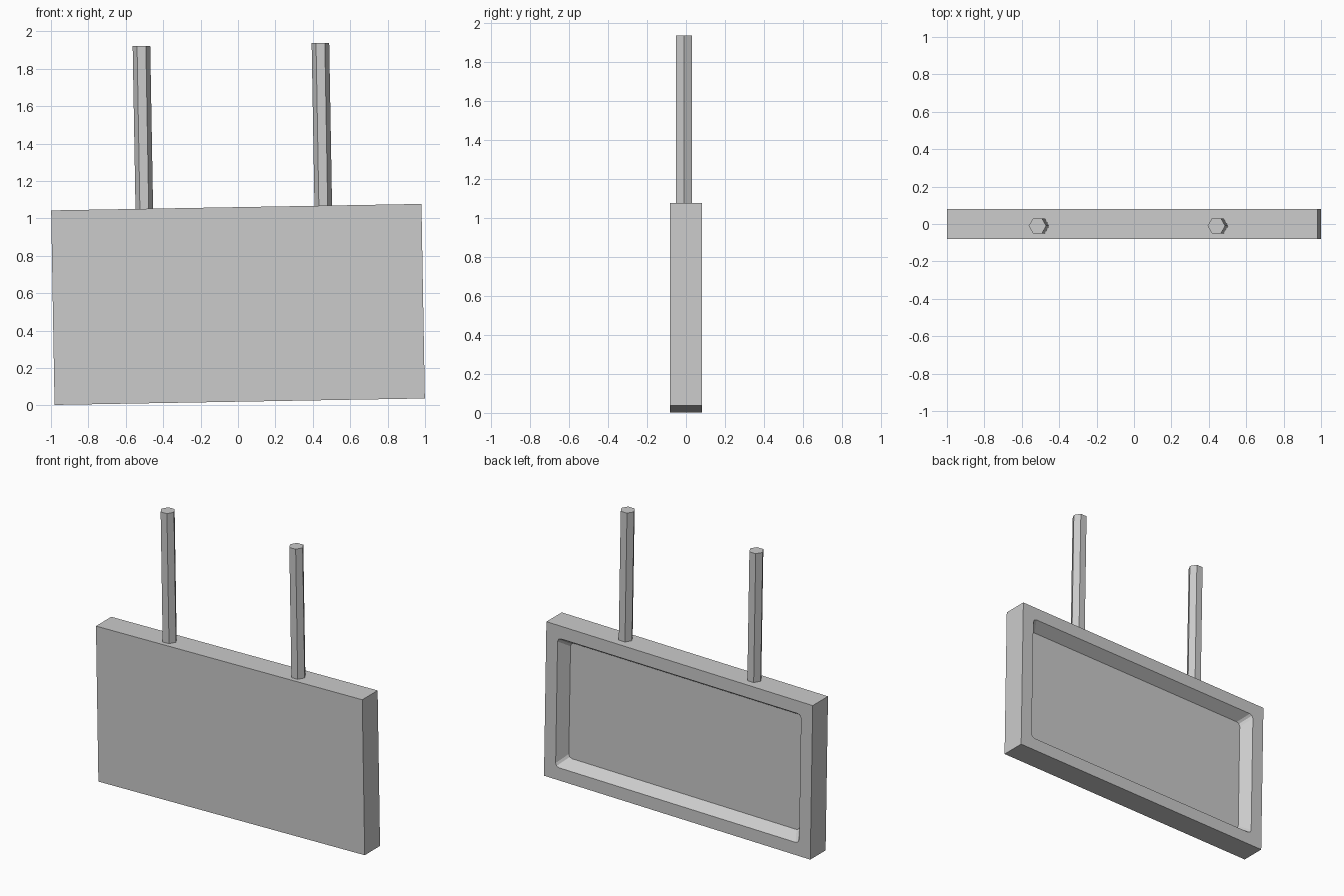
import bpy
import bmesh
import math
from mathutils import Matrix

old = bpy.data.objects.get("Cube")
if old:
    bpy.data.objects.remove(old, do_unlink=True)

# One plain grey for the whole sign
COLOUR = (0.6, 0.6, 0.6, 1)
grey = bpy.data.materials.new("plain_grey")
grey.use_nodes = True
grey.diffuse_color = COLOUR
grey.node_tree.nodes["Principled BSDF"].inputs["Base Color"].default_value = COLOUR

# The whole sign hangs one degree off level, turned about the panel centre
TILT = Matrix.Translation((0, 0, 0.54)) @ Matrix.Rotation(math.radians(-1), 4, "Y")
WIDTH, DEPTH, HEIGHT = 1.98, 0.163, 1.04
RIM = 0.085                   # border around the tray opening
TRAY_DEPTH, TAPER = 0.073, 0.046   # tray walls slope in towards the floor


def add_object(name, bm):
    mesh = bpy.data.meshes.new(name)
    bm.to_mesh(mesh)
    bm.free()
    mesh.materials.append(grey)
    obj = bpy.data.objects.new(name, mesh)
    bpy.context.scene.collection.objects.link(obj)
    obj.matrix_world = TILT
    return obj


def box(size, centre=(0, 0, 0)):
    bm = bmesh.new()
    bmesh.ops.create_cube(bm, size=1)
    bmesh.ops.scale(bm, vec=size, verts=bm.verts)
    bmesh.ops.translate(bm, vec=centre, verts=bm.verts)
    return bm


# Panel with a shallow, sloping-walled tray cut into the back
panel = add_object("sign_panel", box((WIDTH, DEPTH, HEIGHT)))
back = DEPTH / 2
tray = box((WIDTH - 2 * RIM, 2 * TRAY_DEPTH, HEIGHT - 2 * RIM), (0, back, 0))
corners = [e for e in tray.edges
           if abs(e.verts[0].co.y - e.verts[1].co.y) > TRAY_DEPTH]
bmesh.ops.bevel(tray, geom=corners, offset=0.025, segments=2, profile=0.5, affect="EDGES")
for v in tray.verts:
    shift = TAPER if v.co.y > back else -TAPER
    v.co.x += math.copysign(shift, v.co.x * shift) if shift > 0 else -math.copysign(TAPER, v.co.x)
    v.co.z += math.copysign(shift, v.co.z * shift) if shift > 0 else -math.copysign(TAPER, v.co.z)
cutter = add_object("tray_cutter", tray)
cutter.hide_render = True

cut = panel.modifiers.new("tray", "BOOLEAN")
cut.operation = "DIFFERENCE"
cut.solver = "EXACT"
cut.object = cutter
bpy.context.view_layer.update()
carved = bpy.data.meshes.new_from_object(
    panel.evaluated_get(bpy.context.evaluated_depsgraph_get()))
panel.modifiers.clear()
panel.data = carved
bpy.data.objects.remove(cutter, do_unlink=True)

# Two six-sided hanging poles, set into the top rim
POLE_BOTTOM, POLE_TOP = 0.48, 1.39
for name, x in (("right_pole", -0.492), ("left_pole", 0.465)):
    bm = bmesh.new()
    bmesh.ops.create_cone(bm, cap_ends=True, segments=6, radius1=0.047, radius2=0.047,
                          depth=POLE_TOP - POLE_BOTTOM,
                          matrix=Matrix.Rotation(math.radians(30), 4, "Z"))
    bmesh.ops.translate(bm, vec=(x, -0.01, (POLE_TOP + POLE_BOTTOM) / 2), verts=bm.verts)
    add_object(name, bm)
